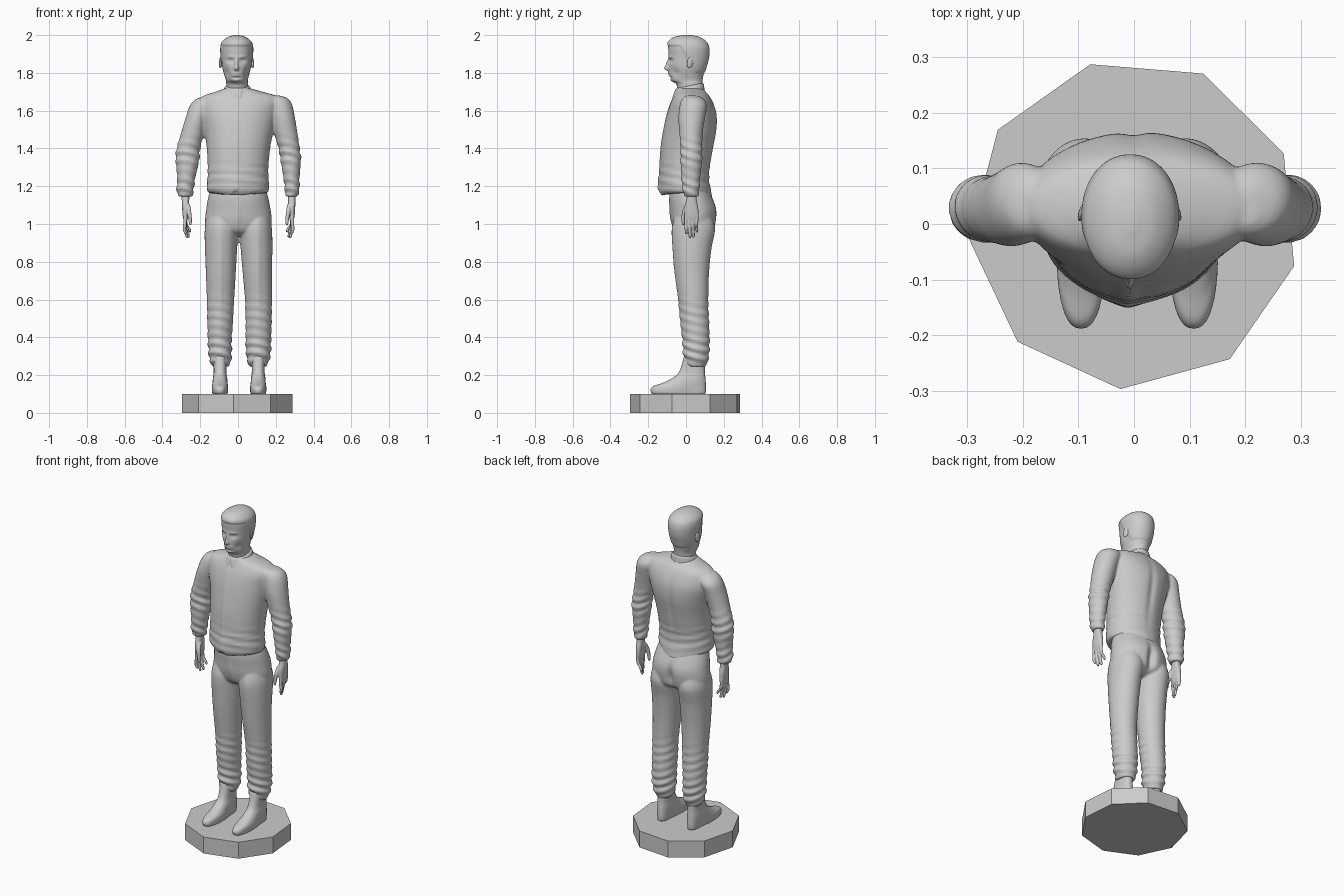
import bpy, bmesh, math
from mathutils import Vector

def spline(rows, steps):
    """Catmull-Rom interpolation of rows of numbers."""
    out = []
    for i in range(len(rows) - 1):
        a, b, c, d = (rows[max(0, min(len(rows) - 1, i + k))] for k in (-1, 0, 1, 2))
        for s in range(steps):
            t = s / steps
            out.append([0.5 * (2*q + (r - p)*t + (2*p - 5*q + 4*r - w)*t*t + (3*q - p - 3*r + w)*t**3)
                        for p, q, r, w in zip(a, b, c, d)])
    return out + [list(rows[-1])]

def loft(bm, rows, seg=40, steps=6, power=2.0, folds=(), tilt=0.0):
    """Closed loft; rows are (z, x0, x1, y0, y1), folds are (amount, z, reach)."""
    rings, made = [], []
    for z, x0, x1, y0, y1 in spline(rows, steps):
        ring = []
        for k in range(seg):
            a = 2 * math.pi * k / seg
            c, s = math.cos(a), math.sin(a)
            r = 1.0
            px = math.copysign(abs(c) ** (2 / power), c)
            py = math.copysign(abs(s) ** (2 / power), s)
            f = sum(m * math.exp(-((z - zc) / zr) ** 2) * math.sin(z * 130 + 2.2 * math.sin(a) + 1.5 * c)
                    for m, zc, zr in folds)
            x = (x0 + x1) / 2 + px * ((x1 - x0) / 2 + f)
            y = (y0 + y1) / 2 + py * ((y1 - y0) / 2 + f)
            ring.append(bm.verts.new((x, y, z + tilt * y)))
        rings.append(ring)
        made += ring
    for p, q in zip(rings, rings[1:]):
        for k in range(seg):
            n = (k + 1) % seg
            bm.faces.new((p[k], p[n], q[n], q[k]))
    bm.faces.new(rings[0])
    bm.faces.new(rings[-1])
    return made

def tube(bm, pts, seg=12):
    """Limb-like loft through (x, y, z, radius) points."""
    return loft(bm, [(z, x - r, x + r, y - r, y + r) for x, y, z, r in pts], seg, 5)

def bump(verts, centre, radii, push):
    for v in verts:
        w = math.exp(-sum(((v.co[i] - centre[i]) / radii[i]) ** 2 for i in range(3)))
        v.co += Vector(push) * w

def finish(name, bm, voxel=0, relax=4):
    bmesh.ops.recalc_face_normals(bm, faces=bm.faces)
    for f in bm.faces:
        f.smooth = True
    me = bpy.data.meshes.new(name)
    bm.to_mesh(me)
    bm.free()
    ob = bpy.data.objects.new(name, me)
    bpy.context.collection.objects.link(ob)
    if voxel:
        m = ob.modifiers.new("blend", 'REMESH')
        m.mode, m.voxel_size, m.use_smooth_shade = 'VOXEL', voxel, True
        m = ob.modifiers.new("relax", 'SMOOTH')
        m.factor, m.iterations = 0.5, relax
    return ob

# Nine-sided base
bpy.ops.mesh.primitive_cylinder_add(vertices=9, radius=0.297, depth=0.1, location=(0, 0, 0.05))
base = bpy.context.object
base.name = "base"
turn = math.radians(25.3) - math.pi / 2
for v in base.data.vertices:
    a = math.atan2(v.co.y, v.co.x) + turn
    v.co.x, v.co.y = 0.297 * math.cos(a), 0.297 * math.sin(a)

# Jacket: torso with both sleeves
bm = bmesh.new()
torso = loft(bm, [(1.165, -.155, .155, -.12, .12), (1.19, -.165, .165, -.135, .122),
                  (1.28, -.16, .16, -.136, .125), (1.40, -.165, .17, -.13, .145),
                  (1.50, -.18, .19, -.116, .163), (1.58, -.20, .21, -.10, .163),
                  (1.64, -.205, .225, -.082, .145), (1.677, -.185, .205, -.065, .125),
                  (1.70, -.12, .13, -.055, .105), (1.718, -.07, .065, -.05, .09)],
             seg=96, folds=[(.003, 1.25, .07)])
bump(torso, (-.012, -.14, 1.40), (.014, .1, .25), (0, -.007, 0))       # front placket
bump(torso, (-.015, -.14, 1.18), (.05, .06, .08), (0, -.012, 0))       # flared opening
bump(torso, (0, -.13, 1.15), (.09, .08, .03), (0, 0, -.022))           # dipped front hem
bump(torso, (-.012, -.14, 1.14), (.014, .05, .03), (0, 0, .025))       # hem notch
bump(torso, (0, .17, 1.45), (.018, .1, .16), (0, -.010, 0))            # spine hollow
bump(torso, (0, .13, 1.15), (.12, .08, .05), (0, .022, -.03))          # hem over the seat
arm_y = [(1.67, 0, .06), (1.655, -.02, .09), (1.62, -.033, .11), (1.56, -.04, .10), (1.48, -.035, .088),
         (1.40, -.03, .085), (1.34, -.03, .085), (1.25, -.025, .075), (1.18, -.018, .07), (1.145, -.01, .065)]
arm_left = [(-.20, -.17), (-.232, -.13), (-.258, -.14), (-.278, -.16), (-.302, -.18),
            (-.325, -.20), (-.33, -.205), (-.322, -.225), (-.325, -.235), (-.315, -.24)]
arm_right = [(.19, .22), (.14, .263), (.15, .287), (.17, .302), (.19, .315),
             (.215, .327), (.225, .333), (.24, .326), (.248, .325), (.25, .315)]
for arm, lift in ((arm_left, 0), (arm_right, .01)):
    loft(bm, [(z + (lift if z > 1.6 else 0), x0, x1, y0, y1) for (z, y0, y1), (x0, x1) in zip(arm_y, arm)],
         folds=[(.005, 1.37, .07), (.005, 1.2, .05)])
finish("jacket", bm, .0065)

# Collar, higher at the nape, with two front points
bm = bmesh.new()
ring = loft(bm, [(1.67, -.085, .08, -.062, .10), (1.70, -.078, .072, -.062, .097),
                 (1.722, -.069, .063, -.057, .094), (1.728, -.060, .054, -.05, .088)], seg=64, tilt=.2)
for x in (-.032, .012):
    bump(ring, (x, -.065, 1.68), (.014, .03, .025), (0, -.012, -.018))
finish("collar", bm)

# Trousers: pelvis with both legs
bm = bmesh.new()
hips = loft(bm, [(1.20, -.14, .14, -.08, .11), (1.14, -.158, .16, -.088, .14), (1.08, -.168, .172, -.084, .163),
                 (1.02, -.174, .178, -.078, .162), (.965, -.165, .168, -.06, .145), (.935, -.10, .11, -.02, .09)],
            seg=64)
bump(hips, (.003, .16, 1.02), (.02, .06, .07), (0, -.03, 0))            # seat cleft
bump(hips, (.003, -.09, 1.05), (.012, .05, .07), (0, -.006, 0))         # fly
leg_y = [(1.03, -.06, .14), (.97, -.074, .154), (.87, -.068, .135), (.74, -.055, .122), (.60, -.037, .118),
         (.48, -.028, .122), (.39, -.018, .125), (.31, -.014, .122), (.27, -.005, .115), (.245, .005, .105)]
leg_left = [(-.165, -.01), (-.176, -.002), (-.175, -.005), (-.17, -.012), (-.165, -.02),
            (-.162, -.027), (-.16, -.033), (-.155, -.034), (-.148, -.038), (-.135, -.05)]
leg_right = [(.015, .17), (.006, .18), (.014, .182), (.025, .18), (.037, .18),
             (.040, .178), (.040, .176), (.044, .172), (.05, .162), (.062, .15)]
for leg, cx in ((leg_left, -.095), (leg_right, .105)):
    vs = loft(bm, [(z, x0, x1, y0, y1) for (z, y0, y1), (x0, x1) in zip(leg_y, leg)],
              steps=8, folds=[(.006, .33, .08), (.003, .52, .08)])
    bump(vs, (cx, -.06, .68), (.014, .06, .3), (0, -.007, 0))           # pressed crease
finish("trousers", bm, .0065)

# Shoes
for name, cx in (("left_shoe", -.095), ("right_shoe", .107)):
    bm = bmesh.new()
    prof = [(.10, .036, -.172, .098), (.106, .042, -.184, .104), (.125, .044, -.187, .106),
            (.142, .043, -.172, .106), (.158, .041, -.125, .105), (.185, .038, -.07, .103),
            (.22, .034, -.035, .100), (.30, .036, -.01, .098)]
    vs = loft(bm, [(z, cx - w, cx + w, y0, y1) for z, w, y0, y1 in prof], power=2.4)
    for s in (-1, 1):                                                   # narrowed waist of the sole
        bump(vs, (cx + s * .045, .02, .11), (.03, .05, .04), (-s * .008, 0, 0))
    finish(name, bm)

# Hands: palm, four fingers and a thumb
for name, s, cx in (("left_hand", -1, .278), ("right_hand", 1, .285)):
    bm = bmesh.new()
    rows = [(1.17, -.022, .022, .005, .055), (1.13, -.02, .02, .003, .056), (1.09, -.018, .018, -.008, .064),
            (1.045, -.015, .015, -.008, .066), (1.02, -.010, .010, -.002, .06)]
    loft(bm, [(z, s * cx + a, s * cx + b, y0, y1) for z, a, b, y0, y1 in rows], power=2.5)
    for i, tip in enumerate((.945, .925, .928, .955)):
        y, x = .002 + i * .0185, s * (cx + .002)
        bend = s * (.004 - .008 * i)
        tube(bm, [(x, y, 1.05, .010), (x + bend * .2, y - .002, 1.0, .0095),
                  (x + bend, y - .001, (1.0 + tip) / 2, .0085),
                  (x + bend - s * .006, y + .001, tip + .006, .007), (x + bend - s * .007, y, tip, .002)])
    tx = s * (cx - .012)
    tube(bm, [(tx, .008, 1.105, .012), (tx - s * .006, -.008, 1.07, .012),
              (tx - s * .012, -.014, 1.03, .010), (tx - s * .014, -.015, 1.0, .007),
              (tx - s * .014, -.015, .993, .002)])
    finish(name, bm, .003, 3)

# Head and neck, with the face pushed into shape
bm = bmesh.new()
head = loft(bm, [(1.66, -.055, .05, -.03, .085), (1.71, -.06, .053, -.043, .085), (1.742, -.062, .053, -.053, .086),
                 (1.762, -.064, .052, -.078, .088), (1.79, -.073, .059, -.087, .093), (1.83, -.083, .069, -.09, .105),
                 (1.88, -.088, .074, -.091, .118), (1.93, -.090, .077, -.094, .12), (1.965, -.081, .068, -.092, .106),
                 (1.99, -.053, .041, -.062, .072), (2.0, -.018, .008, -.015, .03)], seg=112, steps=9, power=2.1)
hx = -.008
bump(head, (hx, -.09, 1.845), (.008, .04, .025), (0, -.016, 0))         # nose bridge
bump(head, (hx, -.09, 1.823), (.012, .04, .012), (0, -.020, 0))         # nose tip
bump(head, (hx, -.09, 1.798), (.022, .04, .006), (0, -.006, 0))         # upper lip
bump(head, (hx, -.09, 1.786), (.019, .04, .005), (0, -.006, 0))         # lower lip
bump(head, (hx, -.085, 1.774), (.03, .04, .006), (0, .004, 0))          # chin hollow
bump(head, (hx, -.08, 1.757), (.022, .04, .010), (0, -.006, 0))         # chin
for s in (-1, 1):
    bump(head, (hx + s * .032, -.085, 1.864), (.017, .04, .011), (0, .012, 0))       # eye socket
    bump(head, (hx + s * .031, -.08, 1.863), (.010, .04, .006), (0, -.005, 0))       # eye
    bump(head, (hx + s * .032, -.085, 1.884), (.022, .04, .007), (0, -.005, 0))      # brow
    bump(head, (hx + s * .055, -.06, 1.80), (.02, .03, .025), (-s * .005, .006, 0))  # cheek hollow
# Raised hair behind the hairline
for v in head:
    line = 1.94 if v.co.y < -.03 else 1.94 - min(1, (v.co.y + .03) / .08) * .14
    k = max(0, min(1, (v.co.z - line) / .008)) * max(0, min(1, (1.99 - v.co.z) / .03))
    d = Vector((v.co.x - hx, v.co.y - .015, 0))
    if d.length > .01:
        v.co += d.normalized() * .004 * k
finish("head", bm)

# Ears
for name, s in (("left_ear", -1), ("right_ear", 1)):
    bpy.ops.mesh.primitive_uv_sphere_add(segments=20, ring_count=12, radius=1, location=(hx + s * .084, .022, 1.855))
    ear = bpy.context.object
    ear.name = name
    ear.scale = (.007, .017, .031)
    ear.rotation_euler = (math.radians(-12), 0, s * math.radians(20))
    bpy.ops.object.shade_smooth()
